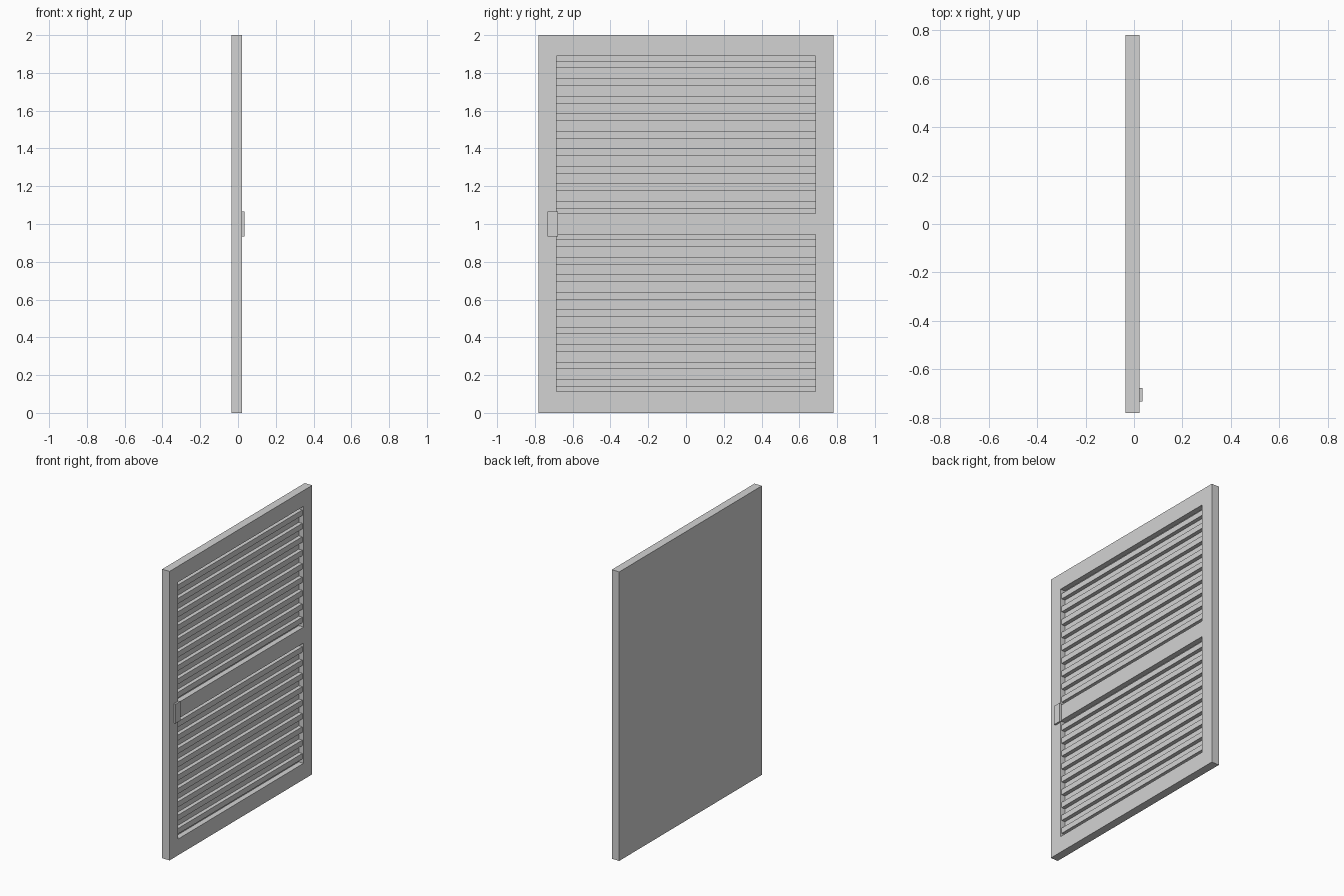
import bpy, bmesh
from mathutils import Matrix, Vector

if "Cube" in bpy.data.objects:
    bpy.data.objects.remove(bpy.data.objects["Cube"])

grey = bpy.data.materials.new("plain_grey")
grey.diffuse_color = (0.65, 0.65, 0.65, 1)
grey.use_nodes = True
grey.node_tree.nodes["Principled BSDF"].inputs["Base Color"].default_value = grey.diffuse_color


def box(name, x, y, z):
    """Box from (min, max) ranges on each axis."""
    lo, hi = Vector((x[0], y[0], z[0])), Vector((x[1], y[1], z[1]))
    bm = bmesh.new()
    bmesh.ops.create_cube(bm, size=1, matrix=Matrix.Translation((lo + hi) / 2)
                          @ Matrix.Diagonal((*(hi - lo), 1)))
    me = bpy.data.meshes.new(name)
    bm.to_mesh(me)
    bm.free()
    me.materials.append(grey)
    ob = bpy.data.objects.new(name, me)
    bpy.context.collection.objects.link(ob)
    return ob


HALF_W, INNER_W = 0.78, 0.686
BACK, PANEL, FRONT = -0.035, -0.015, 0.022
SLATS, SLAT_H = 9, 0.038

# solid back sheet
box("back_panel", (BACK, PANEL), (-HALF_W, HALF_W), (0, 2))

# stiles and rails of the frame
depth = (PANEL, FRONT)
box("left_stile", depth, (-HALF_W, -INNER_W), (0, 2))
box("right_stile", depth, (INNER_W, HALF_W), (0, 2))
for name, z in (("bottom_rail", (0, 0.112)), ("middle_rail", (0.944, 1.055)),
                ("top_rail", (1.89, 2))):
    box(name, depth, (-INNER_W, INNER_W), z)

# louvre slats, evenly spaced in both openings
for label, z0, z1 in (("lower", 0.112, 0.944), ("upper", 1.055, 1.89)):
    pitch = (z1 - z0) / SLATS
    for i in range(SLATS):
        c = z0 + pitch * (i + 0.5)
        box(f"{label}_slat_{i + 1}", (PANEL, 0.012), (-INNER_W, INNER_W),
            (c - SLAT_H / 2, c + SLAT_H / 2))

# handle plate
box("handle", (FRONT, 0.035), (-0.733, -0.678), (0.933, 1.066))
